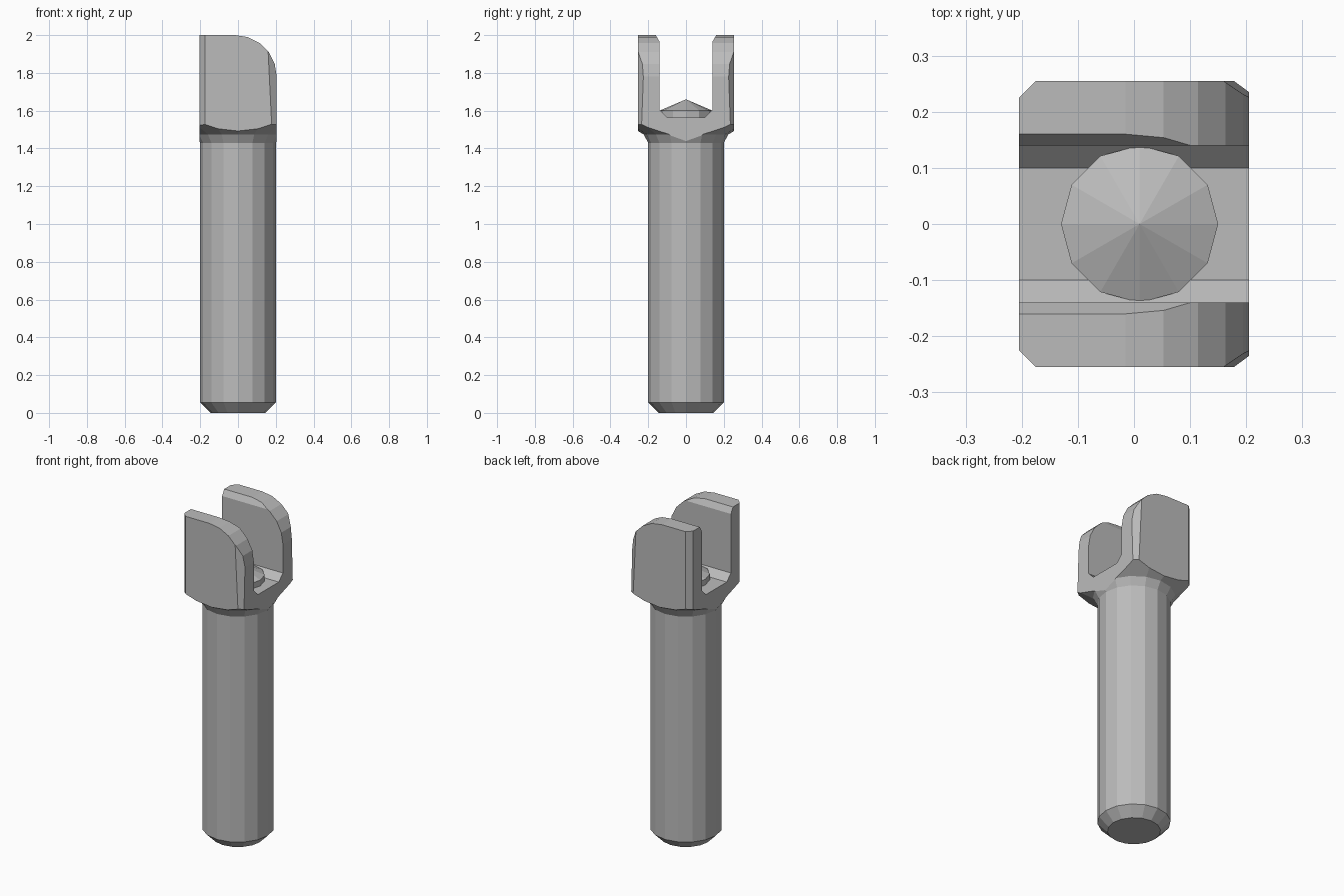
import bpy, bmesh
from math import sin, cos, pi
from mathutils import Vector

cube = bpy.data.objects.get("Cube")
if cube:
    bpy.data.objects.remove(cube)

steel = bpy.data.materials.new("grey_steel")
steel.use_nodes = True
GREY = (0.5, 0.5, 0.5, 1)
steel.diffuse_color = GREY
steel.node_tree.nodes["Principled BSDF"].inputs["Base Color"].default_value = GREY


def finish(bm, name):
    bmesh.ops.recalc_face_normals(bm, faces=bm.faces)
    mesh = bpy.data.meshes.new(name)
    bm.to_mesh(mesh)
    bm.free()
    mesh.materials.append(steel)
    ob = bpy.data.objects.new(name, mesh)
    bpy.context.collection.objects.link(ob)
    return ob


def lathe(name, profile, sides, x=0):
    """Stack rings of (radius, z); a zero radius closes to a point."""
    bm = bmesh.new()
    rings = []
    for r, z in profile:
        n = sides if r else 1
        rings.append([bm.verts.new((x + r * cos(2 * pi * i / sides),
                                    r * sin(2 * pi * i / sides), z)) for i in range(n)])
    for a, b in zip(rings, rings[1:]):
        for i in range(sides):
            j = (i + 1) % sides
            bm.faces.new((a[i], a[j], b[0]) if len(b) == 1 else (a[i], a[j], b[j], b[i]))
    for ring in (rings[0], rings[-1]):
        if len(ring) > 1:
            bm.faces.new(ring)
    return finish(bm, name)


def prism(points, depth):
    """Extrude a closed loop of 3D points by the depth vector."""
    bm = bmesh.new()
    face = bm.faces.new([bm.verts.new(p) for p in points])
    new = bmesh.ops.extrude_face_region(bm, geom=[face])["geom"]
    bmesh.ops.translate(bm, vec=depth, verts=[v for v in new if isinstance(v, bmesh.types.BMVert)])
    bmesh.ops.recalc_face_normals(bm, faces=bm.faces)
    return bm


def slice_off(bm, a, b, c):
    """Cut away everything outside the plane through three points."""
    a, b, c = Vector(a), Vector(b), Vector(c)
    normal = (b - a).cross(c - a).normalized()
    if normal.dot(Vector((0, 0, a.z)) - a) > 0:
        normal = -normal
    cut = bmesh.ops.bisect_plane(bm, geom=bm.verts[:] + bm.edges[:] + bm.faces[:],
                                 plane_co=a, plane_no=normal, clear_outer=True)
    edges = [e for e in cut["geom_cut"] if isinstance(e, bmesh.types.BMEdge)]
    bmesh.ops.contextual_create(bm, geom=edges)


def boolean(ob, cutter, operation):
    cutter.hide_render = True
    mod = ob.modifiers.new("cut", "BOOLEAN")
    mod.object, mod.operation, mod.solver = cutter, operation, "EXACT"
    bpy.context.view_layer.objects.active = ob
    bpy.ops.object.modifier_apply(modifier=mod.name)
    bpy.data.objects.remove(cutter)


# Shaft with a chamfered foot
lathe("shaft", [(0.145, 0), (0.2, 0.055), (0.2, 1.43)], 16)

# Fork head: side outline with one rounded top corner
W, D, R = 0.205, 0.255, 0.22
outline = [(-W, 1.4), (-W, 2)]
outline += [(W - R + R * sin(i * pi / 10), 2 - R + R * cos(i * pi / 10)) for i in range(6)]
outline += [(W, 1.4)]
bm = prism([(x, -D, z) for x, z in outline], (0, 2 * D, 0))
for s in (-1, 1):
    # upright corner chamfers, slightly leaning on the rounded side
    slice_off(bm, (-W, s * 0.225, 1.5), (-0.175, s * D, 1.5), (-W, s * 0.225, 1.9))
    slice_off(bm, (0.178, s * D, 1.53), (0.16, s * D, 1.9), (W, s * 0.225, 1.8))
head = finish(bm, "fork_head")

# Flared underside
flare = lathe("flare_cutter", [(0.2, 1.43), (0.225, 1.475), (0.315, 1.527), (0.5, 1.6), (0.5, 2.2)], 16)
boolean(head, flare, "INTERSECT")

# Slot between the prongs, with chamfered floor and lips
half = [(0.1, 1.565), (0.14, 1.605), (0.14, 1.965), (0.163, 2.005)]
loop = half + [(-y, z) for y, z in reversed(half)]
slot = finish(prism([(-0.4, y, z) for y, z in loop], (0.8, 0, 0)), "slot_cutter")
boolean(head, slot, "DIFFERENCE")

# Pointed stud on the slot floor
lathe("pointed_stud", [(0.14, 1.55), (0.14, 1.6), (0, 1.66)], 12, x=0.01)
